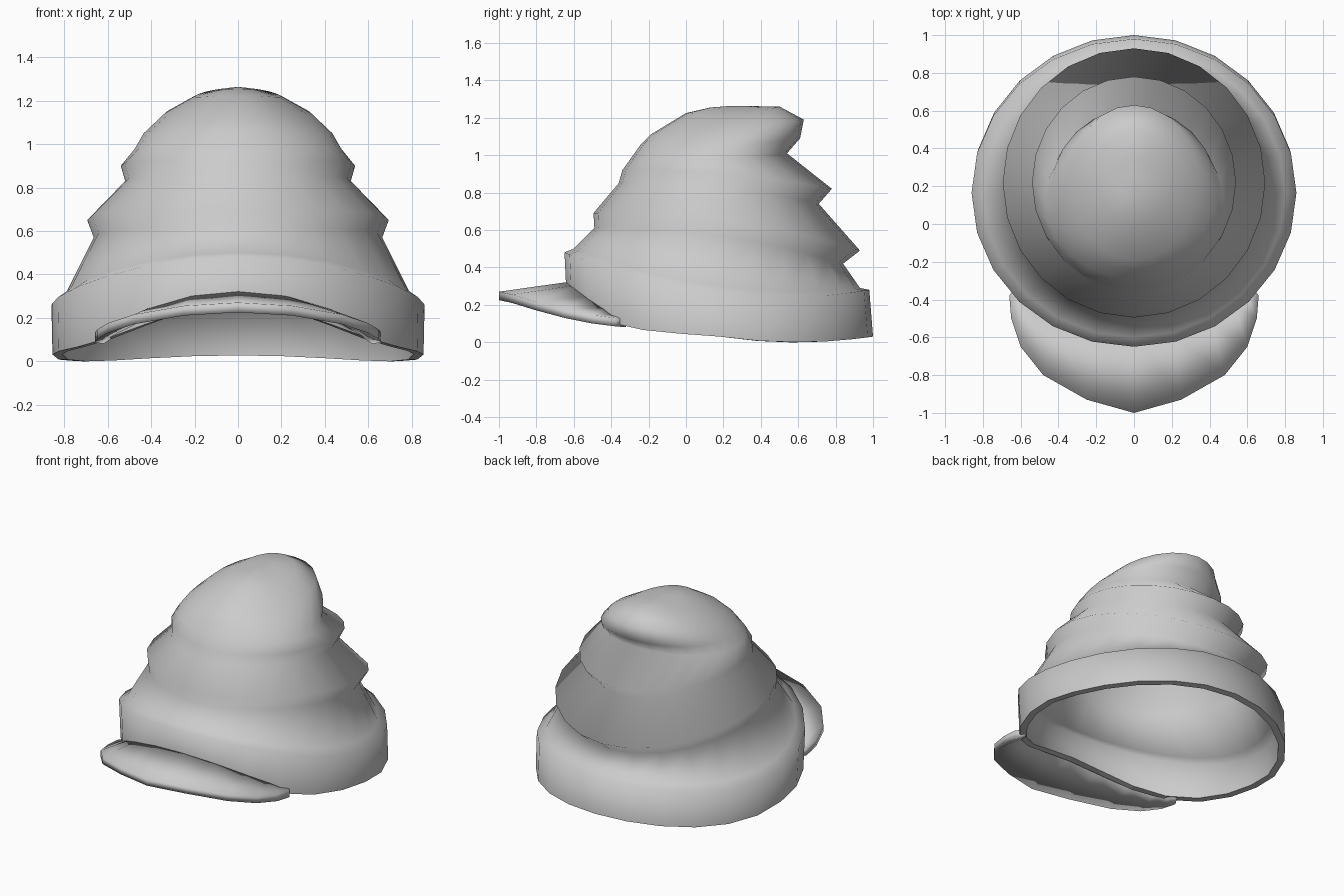
import bpy, bmesh
from math import sin, cos, pi, radians

if "Cube" in bpy.data.objects:
    bpy.data.objects.remove(bpy.data.objects["Cube"])

N = 24


def finish(name, bm, thickness=0):
    """Make an object from the surface, thicken it and shade it softly."""
    bmesh.ops.recalc_face_normals(bm, faces=bm.faces[:])
    me = bpy.data.meshes.new(name)
    bm.to_mesh(me)
    bm.free()
    ob = bpy.data.objects.new(name, me)
    bpy.context.collection.objects.link(ob)
    bpy.ops.object.select_all(action='DESELECT')
    ob.select_set(True)
    bpy.context.view_layer.objects.active = ob
    if thickness:
        mod = ob.modifiers.new("thickness", 'SOLIDIFY')
        mod.thickness = thickness
        mod.offset = -1
        bpy.ops.object.modifier_apply(modifier=mod.name)
    bpy.ops.object.shade_smooth_by_angle(angle=radians(115))
    return ob


def loft(bm, rows, closed):
    for a, b in zip(rows, rows[1:]):
        n = len(a)
        for i in range(n if closed else n - 1):
            j = (i + 1) % n
            bm.faces.new((a[i], a[j], b[j], b[i]))


# Cloth folds: front y, front z, half width, side z, back y, back z
RINGS = [
    (-.64, .27, .855, .03, 1.00, .03),
    (-.65, .48, .86, .26, .98, .28),
    (-.60, .50, .80, .30, .93, .29),
    (-.49, .61, .665, .57, .84, .42),
    (-.495, .69, .695, .65, .93, .49),
    (-.36, .85, .52, .83, .71, .74),
    (-.34, .92, .54, .90, .78, .82),
    (-.29, .99, .475, .98, .54, 1.01),
    (-.24, 1.06, .435, 1.05, .61, 1.09),
    (-.19, 1.11, .34, 1.14, .63, 1.19),
    (0, 1.225, .20, 1.22, .50, 1.26),
    (.13, 1.255, .09, 1.25, .36, 1.262),
]
bm = bmesh.new()
rows = []
for k, (yf, zf, w, zs, yb, zb) in enumerate(RINGS):
    row = []
    for i in range(N):
        t = 2 * pi * i / N
        s = sin(t)
        z = zs + (zb - zf) / 2 * s + ((zb + zf) / 2 - zs) * s * s
        if k == 0:  # bottom rim stays low and arches up only under the brim
            z = .03 - .06 * s - .18 * s ** 5 if s < 0 else .03 - .12 * s + .12 * s * s
        row.append(bm.verts.new((w * cos(t), (yf + yb) / 2 + (yb - yf) / 2 * s, z)))
    rows.append(row)
loft(bm, rows, True)
tip = bm.verts.new((0, .25, 1.264))
for i in range(N):
    bm.faces.new((rows[-1][i], rows[-1][(i + 1) % N], tip))
crown = finish("hat_crown", bm, .045)

# Crisp edges around the bottom rim (the last faces made by the thickening)
me = crown.data
for poly in me.polygons[-N:]:
    for li in poly.loop_indices:
        me.edges[me.loops[li].edge_index].use_edge_sharp = True

# Front brim: half outlines of wall edge and outer edge, from centre to side
INNER = [(0, -.61, .325), (.21, -.585, .305), (.41, -.52, .245),
         (.53, -.43, .185), (.59, -.36, .145), (.62, -.32, .125)]
OUTER = [(0, -1, .27), (.25, -.93, .255), (.48, -.80, .215),
         (.60, -.65, .175), (.65, -.50, .145), (.66, -.38, .13)]


def mirrored(pts):
    return [(-x, y, z) for x, y, z in pts[:0:-1]] + pts


# Top, outer edge and underside in one closed section
bm = bmesh.new()
outlines = [mirrored(INNER), mirrored(OUTER)]
lower = [[(x, y, z - .045) for x, y, z in o] for o in outlines]
section = [outlines[0], outlines[1], lower[1], lower[0]]
rows = [[bm.verts.new(p) for p in o] for o in section]
loft(bm, rows + rows[:1], False)
for end in (0, -1):
    bm.faces.new([r[end] for r in rows])
finish("front_brim", bm)
